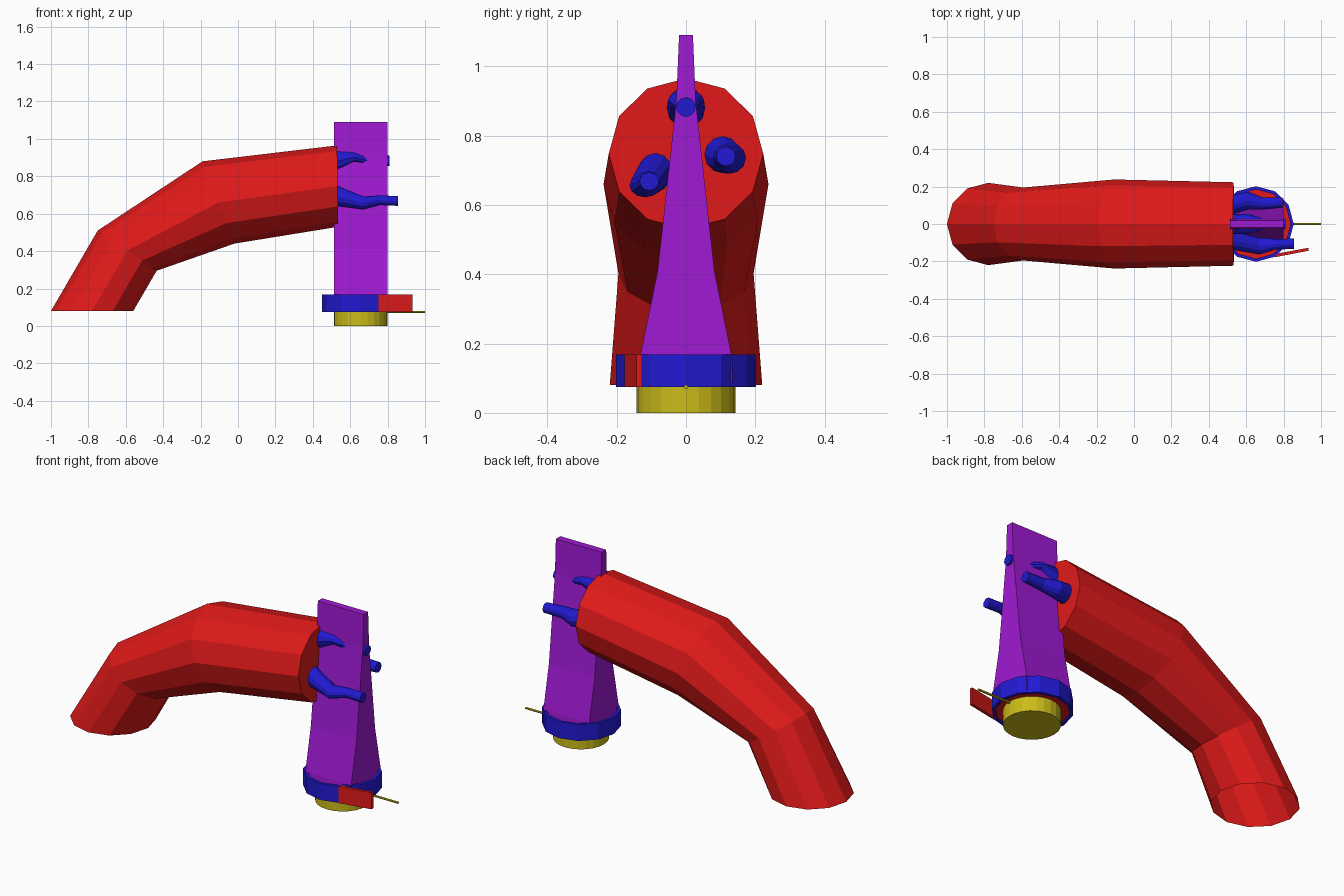
import bpy, bmesh
from math import cos, sin, pi
from mathutils import Vector

if "Cube" in bpy.data.objects:
    bpy.data.objects.remove(bpy.data.objects["Cube"])


def material(name, rgb):
    m = bpy.data.materials.new(name)
    m.diffuse_color = (*rgb, 1)
    m.use_nodes = True
    m.node_tree.nodes["Principled BSDF"].inputs["Base Color"].default_value = m.diffuse_color
    return m


RED = material("red", (0.75, 0.01, 0.01))
BLUE = material("blue", (0.015, 0.01, 0.65))
PURPLE = material("purple", (0.35, 0.01, 0.65))
YELLOW = material("yellow", (0.6, 0.5, 0.01))


def loft(name, rings, mat, cap_start=True, cap_end=True, closed=False):
    """Skin a list of point rings into one flat-shaded mesh."""
    bm = bmesh.new()
    loops = [[bm.verts.new(p) for p in ring] for ring in rings]
    pairs = list(zip(loops, loops[1:]))
    if closed:
        pairs.append((loops[-1], loops[0]))
    for a, b in pairs:
        n = len(a)
        for i in range(n):
            j = (i + 1) % n
            bm.faces.new((a[i], a[j], b[j], b[i]))
    if cap_start and not closed:
        bm.faces.new(loops[0][::-1])
    if cap_end and not closed:
        bm.faces.new(loops[-1])
    bmesh.ops.recalc_face_normals(bm, faces=bm.faces)
    me = bpy.data.meshes.new(name)
    bm.to_mesh(me)
    bm.free()
    ob = bpy.data.objects.new(name, me)
    bpy.context.collection.objects.link(ob)
    me.materials.append(mat)
    return ob


def ellipse(center, u, v, n):
    c, u, v = Vector(center), Vector(u), Vector(v)
    return [c + u * cos(2 * pi * i / n) + v * sin(2 * pi * i / n) for i in range(n)]


def disc(x, y, z, r, n):
    return ellipse((x, y, z), (r, 0, 0), (0, r, 0), n)


# Bent sleeve: upper (x, z), lower (x, z) and half width of each ring
sleeve = [((-1, .08), (-.56, .08), .22), ((-.75, .51), (-.435, .295), .195),
          ((-.19, .88), (-.02, .44), .238), ((.53, .965), (.535, .53), .223)]
rings = []
for (ux, uz), (lx, lz), w in sleeve:
    rings.append(ellipse(((ux + lx) / 2, 0, (uz + lz) / 2),
                         ((ux - lx) / 2, 0, (uz - lz) / 2), (0, w, 0), 12))
loft("sleeve", rings, RED, cap_start=False)

# Tapering upright blade
loft("blade", [[(x, s * w, z) for x, s in ((.512, -1), (.798, -1), (.798, 1), (.512, 1))]
               for w, z in ((.135, .09), (.131, .17), (.082, .41), (.028, .9), (.02, 1.09))],
     PURPLE)

# Prongs poking out of the sleeve: (x, y, z, ry, rz) along each path
prongs = {
    "top_prong": [(.53, 0, .88, .055, .06), (.62, 0, .902, .052, .03),
                  (.69, 0, .885, .03, .028), (.81, 0, .882, .028, .028)],
    "back_prong": [(.53, .105, .745, .052, .053), (.61, .125, .735, .048, .045),
                   (.69, .11, .74, .032, .032), (.795, .115, .74, .028, .028)],
    "front_prong": [(.53, -.088, .695, .05, .055), (.67, -.118, .657, .045, .035),
                    (.76, -.108, .672, .028, .026), (.855, -.106, .668, .028, .026)],
}
for name, path in prongs.items():
    loft(name, [ellipse((x, y, z), (0, ry, 0), (0, 0, rz), 12)
                for x, y, z, ry, rz in path], BLUE)

# Collar band, its floor and the loose strap end
CX = .652
loft("collar_band", [disc(CX, 0, z, r, 12) for r, z in
                     ((.202, .075), (.202, .168), (.185, .168), (.185, .075))],
     BLUE, closed=True)
loft("collar_floor", [disc(CX, 0, z, .186, 12) for z in (.082, .125)], RED)
loft("strap_end", [[(.752, -.178, z), (.933, -.143, z), (.933, -.127, z), (.756, -.16, z)]
                   for z in (.075, .168)], RED)

# Round foot and its thin pin
loft("foot", [disc(.655, 0, z, .143, 24) for z in (0, .082)], YELLOW)
loft("pin", [ellipse((x, 0, .075), (0, .006, 0), (0, 0, .006), 8) for x in (.72, 1.0)], YELLOW)
